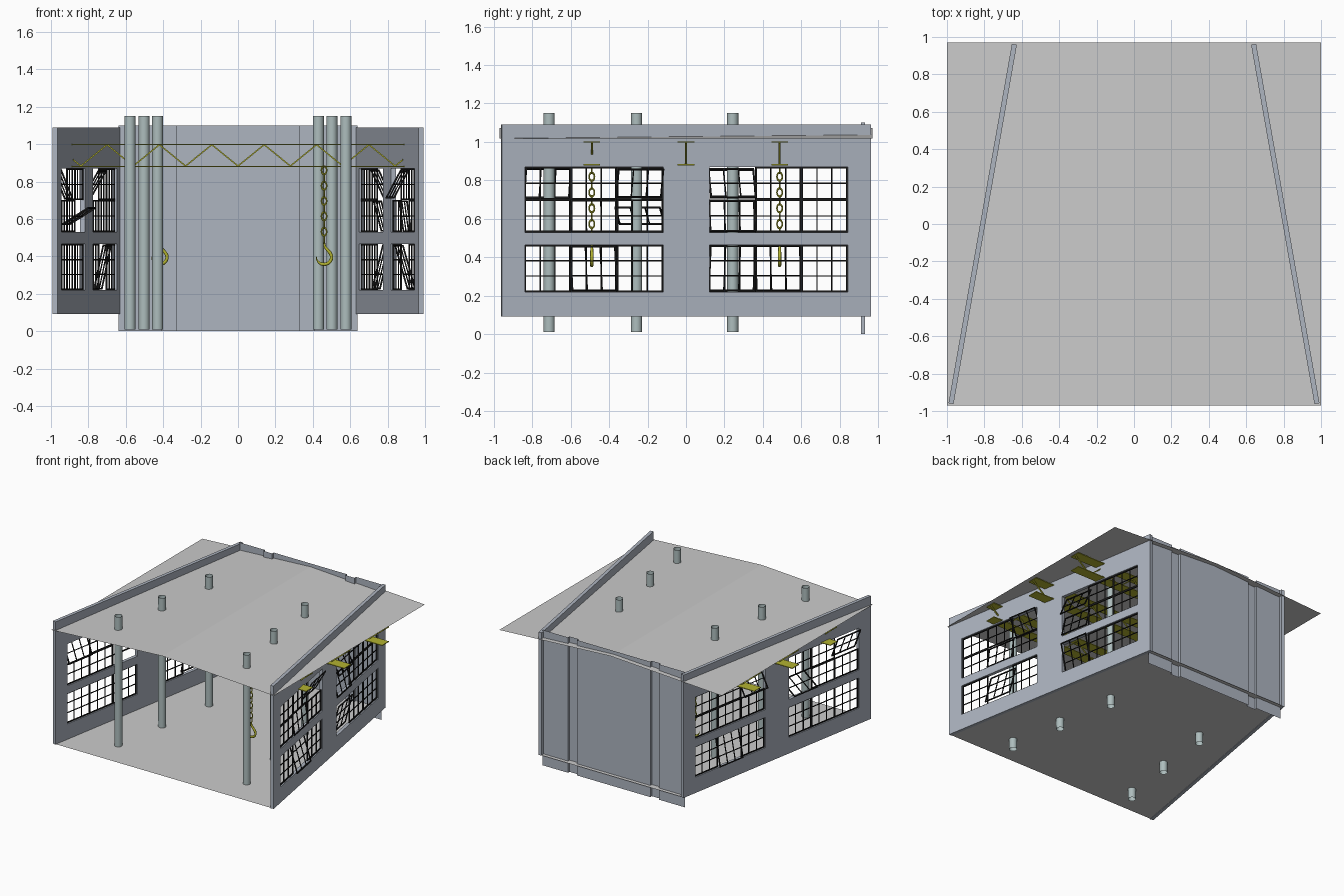
import bpy, bmesh, math
from mathutils import Matrix, Vector

if "Cube" in bpy.data.objects:
    bpy.data.objects.remove(bpy.data.objects["Cube"])


def material(name, rgb):
    m = bpy.data.materials.new(name)
    m.diffuse_color = (*rgb, 1)
    m.use_nodes = True
    m.node_tree.nodes["Principled BSDF"].inputs["Base Color"].default_value = m.diffuse_color
    return m


WALL = material("wall_paint", (0.42, 0.46, 0.53))
PIPE = material("column_paint", (0.42, 0.51, 0.51))
IRON = material("black_iron", (0.01, 0.01, 0.01))
YELLOW = material("hoist_yellow", (0.45, 0.45, 0.03))


def add_object(name, bm, mat=None, matrix=None):
    bmesh.ops.recalc_face_normals(bm, faces=bm.faces)
    me = bpy.data.meshes.new(name)
    bm.to_mesh(me)
    bm.free()
    ob = bpy.data.objects.new(name, me)
    bpy.context.collection.objects.link(ob)
    if mat:
        me.materials.append(mat)
    if matrix:
        ob.matrix_world = matrix
    return ob


def box(bm, centre, size, m=None):
    m = m or Matrix()
    bmesh.ops.create_cube(bm, size=1, matrix=m @ Matrix.Translation(centre) @ Matrix.Diagonal((*size, 1)))


def sheet(name, profile, a, b, mat=None):
    """Sweep a profile of points from offset a to offset b as a thin sheet."""
    bm = bmesh.new()
    rows = [[bm.verts.new(Vector(p) + Vector(o)) for p in profile] for o in (a, b)]
    for i in range(len(profile) - 1):
        bm.faces.new((rows[0][i], rows[0][i + 1], rows[1][i + 1], rows[1][i]))
    return add_object(name, bm, mat)


# floor (trapezoid) and low gable roof
bm = bmesh.new()
bm.faces.new([bm.verts.new(p) for p in
              ((-0.98, -0.96, 0.095), (0.98, -0.96, 0.095), (0.64, 0.96, 0.095), (-0.64, 0.96, 0.095))])
add_object("floor", bm)
sheet("roof", [(-1, 0, 1.018), (0, 0, 1.073), (1, 0, 1.018)], (0, -0.97, 0), (0, 0.97, 0))

# back wall with two shallow stepped bands
F, B = 0.91, 0.93
half = [(0.33, B), (0.33, F), (0.41, F), (0.41, B), (0.64, B)]
plan = [(-x, y, 0) for x, y in reversed(half)] + [(x, y, 0) for x, y in half]
sheet("back_wall", plan, (0, 0, 0), (0, 0, 1.1), WALL)

# side walls with window openings, and their glazing bars
S = [-0.975, -0.853, -0.122, 0.122, 0.853, 0.975]
Z = [0.092, 0.22, 0.465, 0.53, 0.87, 1.09]
ROWS = [(0.22, 0.465, 3), (0.53, 0.70, 2), (0.70, 0.87, 2)]
# opened sashes: (side, window, row, column) -> tilt of the top edge outward
TILT = {(-1, 0, 2, 0): 22, (-1, 0, 1, 2): -58, (-1, 1, 2, 0): -30, (-1, 1, 0, 1): -12,
        (1, 0, 2, 2): 28, (1, 0, 0, 1): -16, (1, 0, 1, 1): -8,
        (1, 1, 2, 0): -25, (1, 1, 1, 0): -15, (1, 1, 0, 0): 14}


def sash(bm, s0, s1, z0, z1, nz, angle):
    w, h = s1 - s0, z1 - z0
    m = Matrix.Translation((0, (s0 + s1) / 2, (z0 + z1) / 2)) @ Matrix.Rotation(angle, 4, 'Y')
    for i in range(4):
        t = 0.008 if i in (0, 3) else 0.006
        box(bm, (0, (i / 3 - 0.5) * (w - 0.008), 0), (t, t, h), m)
    for j in range(nz + 1):
        t = 0.008 if j in (0, nz) else 0.006
        box(bm, (0, 0, (j / nz - 0.5) * (h - 0.008)), (t, w, t), m)


for side, label in ((-1, "left"), (1, "right")):
    place = Matrix.Translation((side * 0.809, 0, 0)) @ Matrix.Rotation(side * math.radians(10), 4, 'Z')
    bm = bmesh.new()
    g = [[bm.verts.new((0, s, z)) for z in Z] for s in S]
    for i in range(5):
        for j in range(5):
            if not (i in (1, 3) and j in (1, 3)):
                bm.faces.new((g[i][j], g[i + 1][j], g[i + 1][j + 1], g[i][j + 1]))
    wall = add_object(label + "_wall", bm, WALL, place)
    mod = wall.modifiers.new("thickness", 'SOLIDIFY')
    mod.thickness = 0.027
    mod.offset = 0
    bm = bmesh.new()
    for win, start in enumerate((S[1], S[3])):
        step = (S[2] - S[1]) / 3
        for r, (z0, z1, nz) in enumerate(ROWS):
            for c in range(3):
                a = math.radians(TILT.get((side, win, r, c), 0)) * side
                sash(bm, start + c * step, start + (c + 1) * step, z0, z1, nz, a)
    add_object(label + "_window_sashes", bm, IRON, place)

# open tube columns converging toward the back
for x, y in ((0.577, -0.712), (0.502, -0.257), (0.43, 0.243)):
    for side in (-1, 1):
        bpy.ops.mesh.primitive_cylinder_add(vertices=24, radius=0.029, depth=1.14, end_fill_type='NOTHING',
                                            location=(side * x, y, 0.58))
        bpy.context.object.name = "column"
        bpy.context.object.data.materials.append(PIPE)
        bpy.ops.object.shade_smooth_by_angle()

# roof trusses: two flat flanges and a zigzag web
for y in (-0.49, 0, 0.487):
    bm = bmesh.new()
    for z in (0.881, 0.999):
        box(bm, (0, y, z), (1.97, 0.086, 0.006))
    for k in range(-7, 7):
        p = [Vector((i * 0.14, y, 0.997 if i % 2 else 0.883)) for i in (k, k + 1)]
        d = p[1] - p[0]
        m = Matrix.Translation((p[0] + p[1]) / 2) @ Matrix.Rotation(-math.atan2(d.z, d.x), 4, 'Y')
        box(bm, (0, 0, 0), (d.length, 0.01, 0.007), m)
    add_object("roof_truss", bm, YELLOW)

# hoist chains and hooks
for hx, hy in ((0.46, -0.49), (-0.42, 0.487)):
    for k in range(10):
        bpy.ops.mesh.primitive_torus_add(major_radius=0.014, minor_radius=0.004, major_segments=16,
                                         minor_segments=8, location=(hx, hy, 0.86 - k * 0.041),
                                         rotation=(math.pi / 2, 0, k % 2 * math.pi / 2))
        link = bpy.context.object
        link.name = "chain_link"
        link.scale = (1, 1.5, 1)
        link.data.materials.append(YELLOW)
        bpy.ops.object.shade_smooth_by_angle()
    pts = [(0, 0.475, 0.6), (0.005, 0.45, 0.8)]
    for i in range(10):
        a = math.radians(40 - i * 25)
        pts.append((0.041 * math.cos(a), 0.395 + 0.038 * math.sin(a), 1 if i < 7 else 1 - 0.3 * (i - 6)))
    cu = bpy.data.curves.new("hook", 'CURVE')
    cu.dimensions = '3D'
    cu.bevel_depth = 0.009
    cu.bevel_resolution = 2
    cu.use_fill_caps = True
    sp = cu.splines.new('POLY')
    sp.points.add(len(pts) - 1)
    for p, (x, z, r) in zip(sp.points, pts):
        p.co = (hx + x, hy, z, 1)
        p.radius = r
    cu.materials.append(YELLOW)
    bpy.context.collection.objects.link(bpy.data.objects.new("hook", cu))
